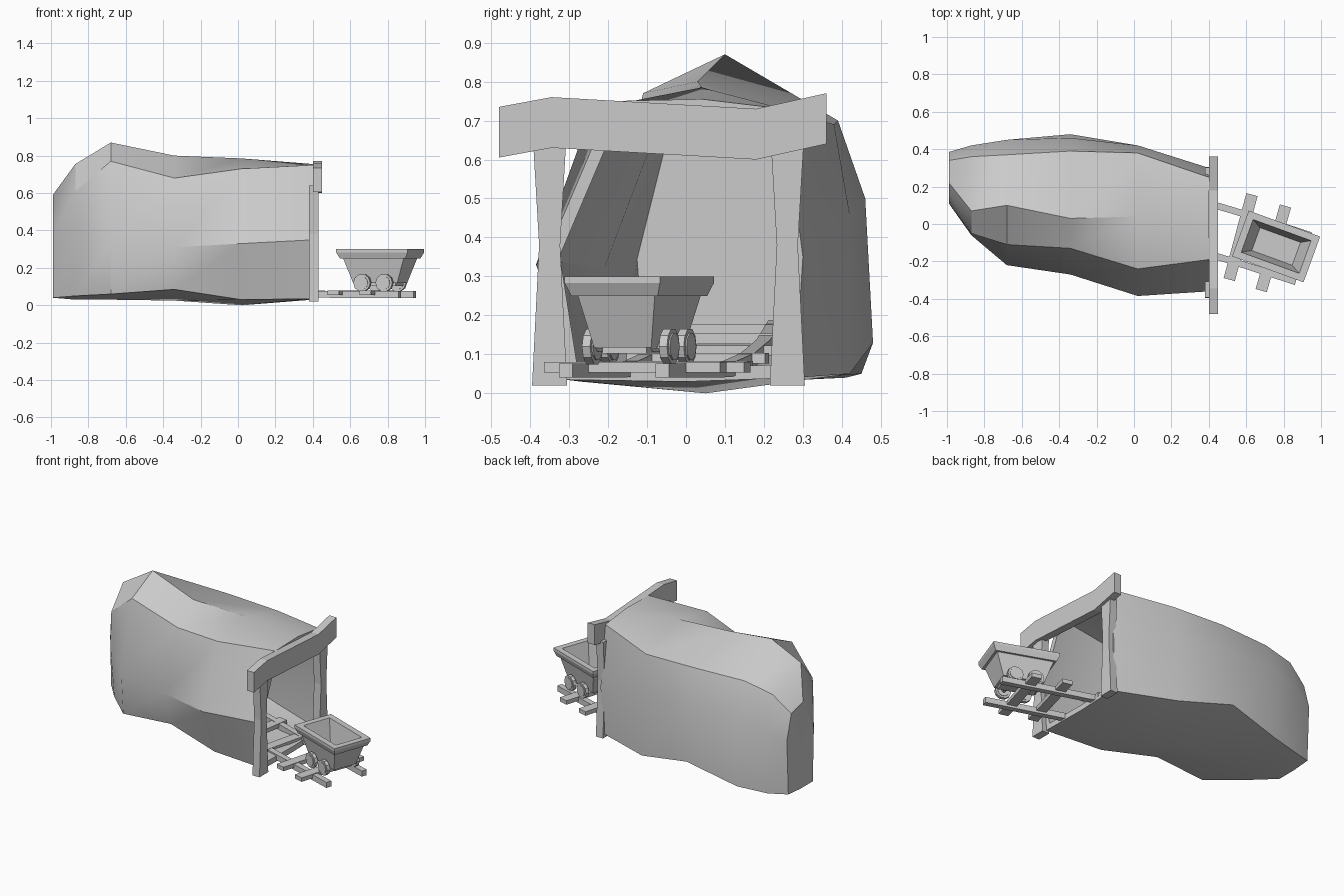
import bpy, bmesh, math
from mathutils import Vector, Matrix

if "Cube" in bpy.data.objects:
    bpy.data.objects.remove(bpy.data.objects["Cube"])


def finish(name, bm, smooth=None):
    bmesh.ops.recalc_face_normals(bm, faces=bm.faces)
    me = bpy.data.meshes.new(name)
    bm.to_mesh(me)
    bm.free()
    ob = bpy.data.objects.new(name, me)
    bpy.context.collection.objects.link(ob)
    if smooth:
        bpy.ops.object.select_all(action='DESELECT')
        ob.select_set(True)
        bpy.context.view_layer.objects.active = ob
        bpy.ops.object.shade_smooth_by_angle(angle=math.radians(smooth))
    return ob


def loft(name, rings, smooth=None, matrix=None, cap_start=True):
    """Skin a list of equal-length point rings and cap the ends."""
    bm = bmesh.new()
    rows = [[bm.verts.new(p) for p in r] for r in rings]
    n = len(rows[0])
    for a, b in zip(rows, rows[1:]):
        for i in range(n):
            j = (i + 1) % n
            bm.faces.new((a[i], a[j], b[j], b[i]))
    if cap_start:
        bm.faces.new(rows[0])
    bm.faces.new(rows[-1])
    if matrix:
        bm.transform(matrix)
    return finish(name, bm, smooth)


# Hollow rock: cross-sections (y, z) running from the mouth to the back
sections = [
    (.40, [(-.31, .035), (-.36, .35), (-.19, .75), (.04, .755), (.25, .73), (.30, .35), (.28, .04), (0, .03)]),
    (.02, [(-.27, .03), (-.385, .33), (-.24, .73), (.04, .785), (.38, .69), (.42, .46), (.42, .05), (.05, 0)]),
    (-.34, [(-.20, .085), (-.27, .31), (-.13, .68), (.03, .80), (.39, .70), (.46, .50), (.48, .13), (.10, .025)]),
    (-.68, [(-.20, .06), (-.22, .33), (-.11, .77), (.10, .87), (.37, .70), (.45, .50), (.45, .05), (.10, .03)]),
    (-.87, [(-.02, .05), (-.06, .40), (-.05, .61), (.07, .755), (.36, .66), (.42, .45), (.41, .04), (.20, .03)]),
    (-.99, [(.12, .04), (.11, .36), (.16, .52), (.22, .59), (.34, .56), (.385, .4), (.37, .05), (.25, .04)]),
]


def inner(x, pts, k):
    cy = sum(p[0] for p in pts) / len(pts)
    cz = .38
    return [(x, cy + (y - cy) * k, cz + (z - cz) * k) for y, z in pts]


outer_rings = [[(x, y, z) for y, z in pts] for x, pts in reversed(sections)]
inner_rings = [inner(x, pts, k) for (x, pts), k in zip(sections[:4], (.9, .86, .84, .72))]
loft("rock_tunnel", outer_rings + inner_rings, smooth=30)


# Timber door frame: outlines in (y, z) extruded along x
def timber(name, outline, x0, x1):
    loft(name, [[(x, y, z) for y, z in outline] for x in (x0, x1)])


timber("lintel", [(-.48, .605), (-.345, .63), (.18, .60), (.36, .64),
                  (.36, .77), (.18, .73), (-.345, .76), (-.48, .735)], .40, .45)
for name, c in (("left_post", -.35), ("right_post", .26)):
    timber(name, [(c - .045, .02), (c + .045, .02), (c + .027, .38), (c + .042, .64),
                  (c - .042, .64), (c - .027, .38)], .38, .43)

# Track: curved centre line climbing into the tunnel
path = [Vector(p) for p in ((.905, -.185, .058), (.72, -.125, .058), (.55, -.07, .058), (.40, -.025, .06),
                            (.15, .03, .085), (-.10, .07, .12), (-.40, .10, .17))]


def frame_at(i):
    d = path[min(i + 1, len(path) - 1)] - path[max(i - 1, 0)]
    return Vector((-d.y, d.x, 0)).normalized() * -1


for name, off in (("left_rail", -.13), ("right_rail", .13)):
    rings = []
    for i, p in enumerate(path):
        s = frame_at(i)
        rings.append([p + s * (off + a) + Vector((0, 0, b))
                      for a, b in ((-.018, -.018), (.018, -.018), (.018, .018), (-.018, .018))])
    loft(name, rings)


def box(name, size, matrix):
    bm = bmesh.new()
    bmesh.ops.create_cube(bm, size=1)
    bm.transform(matrix @ Matrix.Diagonal((*size, 1)))
    return finish(name, bm)


sleepers = [(.745, -.13, .067, -16), (.57, -.07, .067, -15), (.33, -.01, .07, -14),
            (.15, .03, .09, -9), (-.02, .06, .11, -8), (-.19, .08, .14, -5), (-.36, .095, .165, -5)]
for i, (x, y, z, a) in enumerate(sleepers):
    m = Matrix.Translation((x, y, z)) @ Matrix.Rotation(math.radians(a), 4, 'Z')
    box(f"sleeper_{i + 1}", (.062, .47 if i < 2 else .36, .026), m)

# Mine cart: tapered tub with flared rim and hollow inside
cart = Matrix.Translation((.76, -.12, 0)) @ Matrix.Rotation(math.radians(-20), 4, 'Z')


def rect(a, b, z):
    return [(-a, -b, z), (a, -b, z), (a, b, z), (-a, b, z)]


loft("cart_tub", [rect(.125, .078, .118), rect(.172, .105, .25), rect(.186, .118, .25),
                  rect(.203, .13, .283), rect(.203, .13, .30), rect(.165, .093, .30),
                  rect(.115, .065, .15)], matrix=cart)

# Chassis, axles and octagonal wheels
box("cart_chassis", (.22, .12, .025), cart @ Matrix.Translation((0, 0, .115)))


def disc(name, r, depth, seg, x, y):
    bm = bmesh.new()
    bmesh.ops.create_cone(bm, cap_ends=True, segments=seg, radius1=r, radius2=r, depth=depth)
    bm.transform(cart @ Matrix.Translation((x, y, .12)) @ Matrix.Rotation(math.pi / 2, 4, 'X')
                 @ Matrix.Rotation(math.pi / seg, 4, 'Z'))
    return finish(name, bm)


for end, x in (("front", .063), ("rear", -.063)):
    disc(f"{end}_axle", .014, .24, 8, x, 0)
    for side, s in (("left", 1), ("right", -1)):
        disc(f"{end}_{side}_wheel", .048, .022, 10, x, s * .105)
        disc(f"{end}_{side}_wheel_face", .036, .03, 10, x, s * .105)
